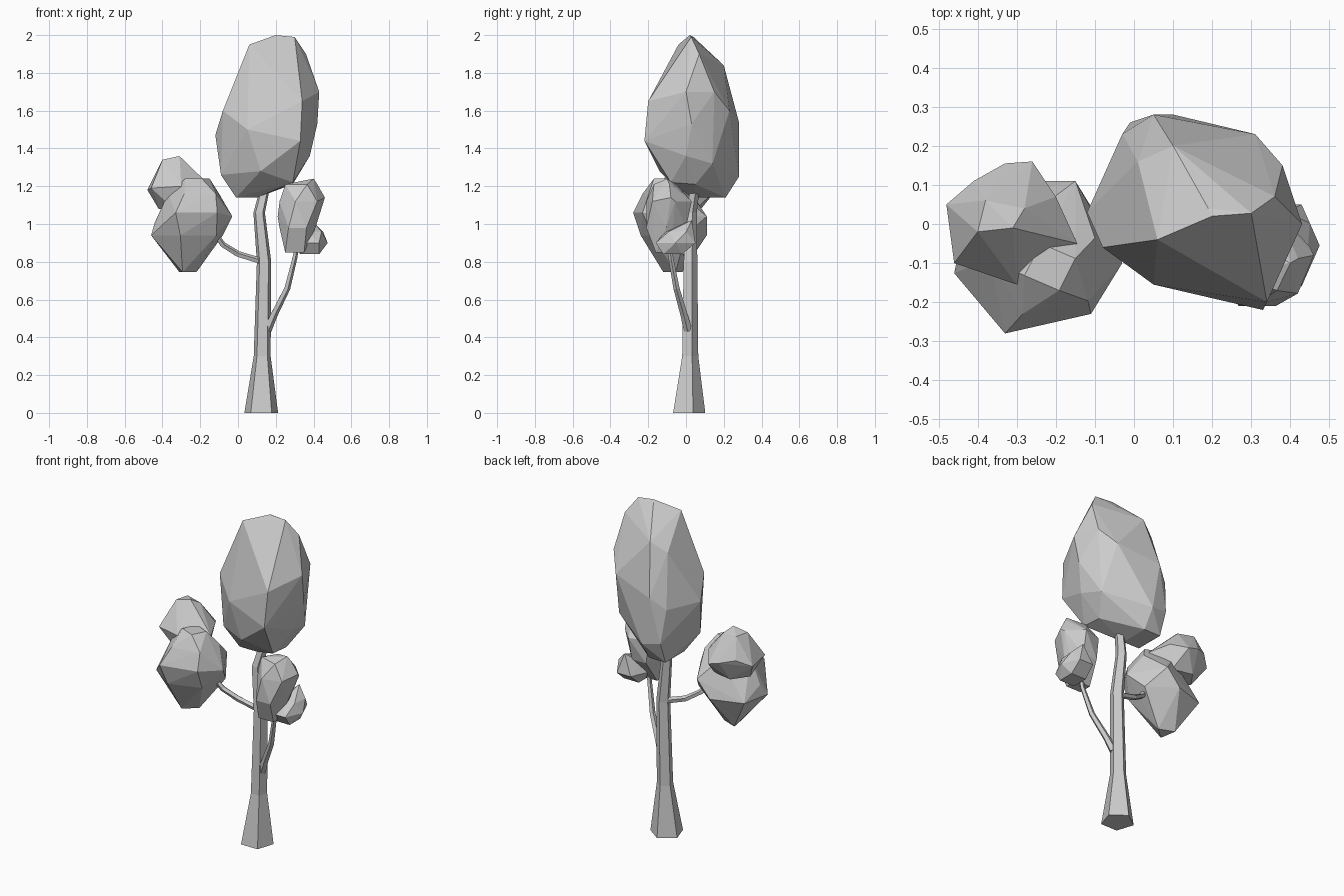
import bpy
import bmesh
import math
from mathutils import Vector

# Remove the default cube
default_cube = bpy.data.objects.get("Cube")
if default_cube:
    bpy.data.objects.remove(default_cube, do_unlink=True)

# One grey material for the whole tree
grey = bpy.data.materials.new("light grey")
grey.use_nodes = True
colour = (0.6, 0.6, 0.6, 1.0)
grey.diffuse_color = colour
grey.node_tree.nodes["Principled BSDF"].inputs["Base Color"].default_value = colour


def finish(name, bm):
    """Turn a bmesh into a flat-shaded object."""
    bmesh.ops.recalc_face_normals(bm, faces=bm.faces)
    mesh = bpy.data.meshes.new(name)
    bm.to_mesh(mesh)
    bm.free()
    mesh.materials.append(grey)
    obj = bpy.data.objects.new(name, mesh)
    bpy.context.collection.objects.link(obj)
    return obj


def polygon(sides, turn):
    """Corners of a regular polygon, turned by an angle in degrees."""
    angles = [math.radians(turn) + math.tau * i / sides for i in range(sides)]
    return [(math.cos(a), math.sin(a)) for a in angles]


def fit(values, low, high):
    """Stretch values so that they span the range from low to high."""
    start, end = min(values), max(values)
    return [low + (v - start) / (end - start) * (high - low) for v in values]


def foliage(name, tiers, bulges):
    """Faceted leaf mass: the hull of stacked polygon tiers and single bulges.

    Each tier is height, left, right, front, back, sides, turn.
    """
    bm = bmesh.new()
    for height, left, right, front, back, sides, turn in tiers:
        corners = polygon(sides, turn)
        xs = fit([c[0] for c in corners], left, right)
        ys = fit([c[1] for c in corners], front, back)
        for x, y in zip(xs, ys):
            bm.verts.new((x, y, height))
    for point in bulges:
        bm.verts.new(point)
    hull = bmesh.ops.convex_hull(bm, input=bm.verts)
    unused = set(hull["geom_interior"]) | set(hull["geom_unused"])
    loose = [v for v in unused if isinstance(v, bmesh.types.BMVert) and v.is_valid]
    bmesh.ops.delete(bm, geom=loose, context="VERTS")
    return finish(name, bm)


def limb(name, path, sides, turn, level=False):
    """Tapered limb through points given as x, y, z, radius."""
    bm = bmesh.new()
    centres = [Vector(p[:3]) for p in path]
    rings = []
    for i, centre in enumerate(centres):
        ahead = centres[min(i + 1, len(path) - 1)]
        behind = centres[max(i - 1, 0)]
        axis = Vector((0, 0, 1)) if level else (ahead - behind).normalized()
        side = Vector((0, 1, 0)).cross(axis).normalized()
        up = axis.cross(side)
        radius = path[i][3]
        rings.append([bm.verts.new(centre + radius * (side * c + up * s))
                      for c, s in polygon(sides, turn)])
    for lower, upper in zip(rings, rings[1:]):
        for i in range(sides):
            j = (i + 1) % sides
            bm.faces.new((lower[i], lower[j], upper[j], upper[i]))
    bm.faces.new(rings[0][::-1])
    bm.faces.new(rings[-1])
    return finish(name, bm)


# Trunk with a flared foot and a kink below the crown
limb("trunk", [
    (.123, .008, 0, .094), (.128, .018, .3, .047), (.138, .02, .8, .04),
    (.112, .025, 1.06, .032), (.15, .05, 1.22, .026),
], sides=5, turn=-54, level=True)

# Side branches
limb("right_branch", [
    (.13, .02, .8, .018), (0, 0, .84, .017),
    (-.08, -.03, .89, .016), (-.16, -.07, 1, .013),
], sides=5, turn=0)
limb("left_branch", [
    (.155, .01, .44, .024), (.19, -.01, .52, .02), (.26, -.05, .66, .017),
    (.3, -.08, .82, .014), (.32, -.09, .95, .012),
], sides=5, turn=0)

# Tall main crown: small cap and base, with uneven corners between them
foliage("main_crown", [
    (1.99, .19, .3, .015, .04, 3, 0),
    (1.14, -.01, .1, .03, .21, 4, 45),
], bulges=[
    # shoulders
    (.2, .02, 2), (.06, -.04, 1.95), (.36, .07, 1.9),
    (.1, .2, 1.84), (.01, .16, 1.78),
    # widest girth
    (.43, 0, 1.7), (.38, .15, 1.7), (.34, -.2, 1.65), (-.08, -.06, 1.6),
    (.05, -.155, 1.5), (.05, .28, 1.54), (.31, .23, 1.6), (.42, .03, 1.53),
    (-.12, .03, 1.47), (-.03, .23, 1.47), (.33, -.22, 1.44),
    # underside
    (.38, 0, 1.36), (.35, .14, 1.32), (.1, .28, 1.25), (-.09, -.01, 1.26),
    (-.01, .26, 1.27), (.12, -.14, 1.28), (.29, -.08, 1.22), (.29, .05, 1.21),
])

# Pair of leaf clumps on the right branch
foliage("right_lower_clump", [
    (1.24, -.28, -.15, -.17, -.05, 4, 20),
    (1.16, -.37, -.1, -.23, .03, 5, 30),
    (.94, -.46, -.08, -.24, .11, 6, 20),
    (.745, -.31, -.22, -.12, -.02, 3, 10),
], bulges=[(-.03, -.1, 1.04), (-.33, -.28, 1.06), (-.11, -.23, 1.06),
           (-.44, -.08, 1.01), (-.15, .11, 1.04)])
foliage("right_upper_clump", [
    (1.08, -.42, -.22, -.1, .08, 5, 40),
], bulges=[
    # top
    (-.31, -.01, 1.36), (-.4, -.02, 1.34), (-.38, .06, 1.34), (-.28, .04, 1.33),
    # girth
    (-.48, .05, 1.18), (-.46, -.1, 1.19), (-.3, -.155, 1.2), (-.145, -.05, 1.2),
    (-.2, .07, 1.22), (-.26, .16, 1.18), (-.33, .155, 1.2), (-.41, .11, 1.22),
])

# Pair of leaf clumps on the left branch
foliage("left_upper_clump", [
    (1.21, .25, .42, -.17, -.05, 4, 20),
    (1.12, .22, .45, -.21, .03, 6, 15),
    (.98, .22, .41, -.21, 0, 6, 0),
    (.85, .25, .35, -.16, -.08, 4, 45),
], bulges=[(.4, -.1, 1.24), (.46, -.08, 1.14), (.21, -.1, 1.04)])
foliage("left_lower_clump", [
    (.96, .33, .45, -.11, .04, 5, 30),
    (.9, .29, .475, -.16, .05, 6, 0),
    (.84, .33, .43, -.12, -.02, 4, 45),
], bulges=[(.39, .03, 1.02)])
